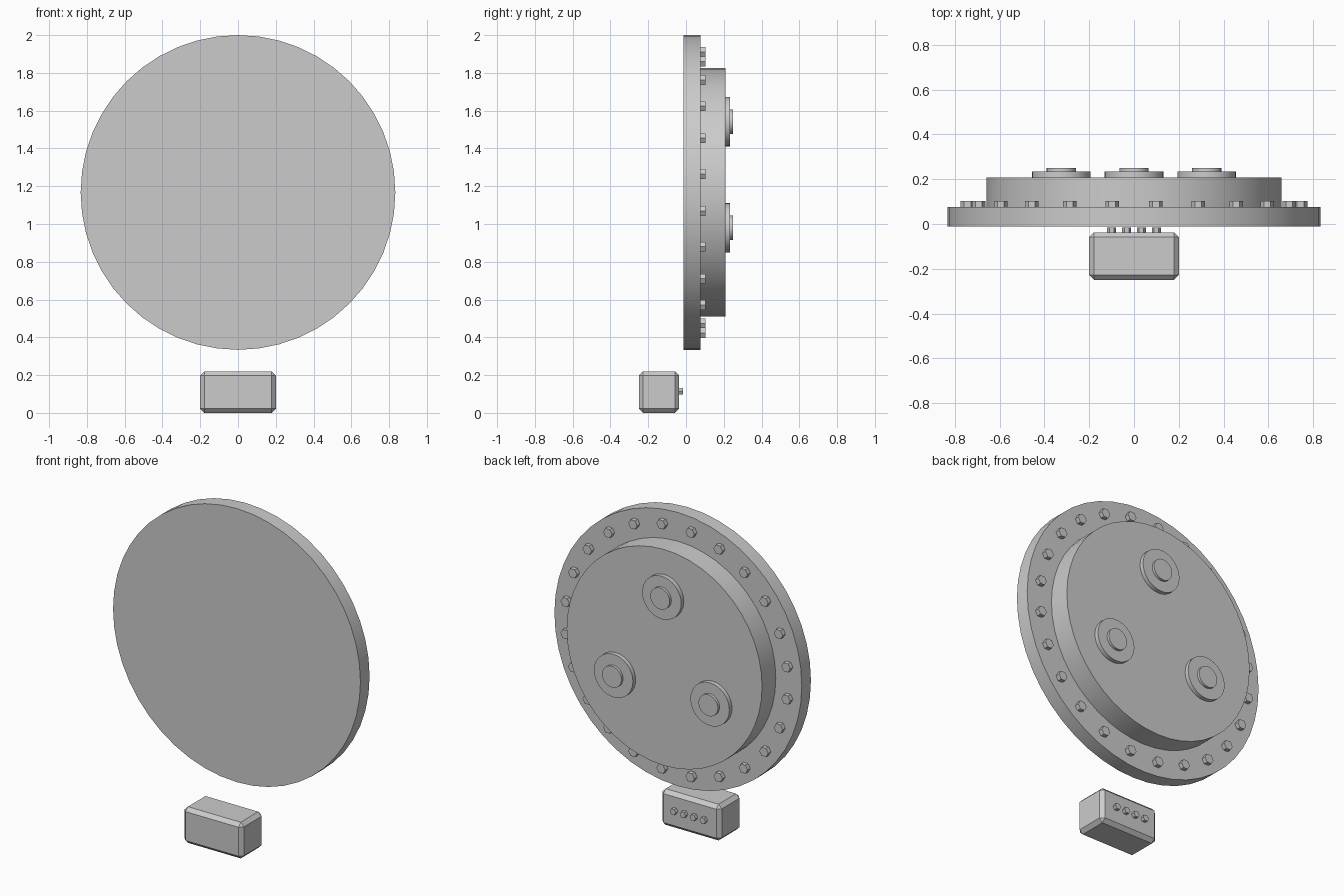
import bpy
import bmesh
import math

if "Cube" in bpy.data.objects:
    bpy.data.objects.remove(bpy.data.objects["Cube"])

grey = bpy.data.materials.new("light_grey")
grey.diffuse_color = (0.6, 0.6, 0.6, 1)
grey.use_nodes = True
grey.node_tree.nodes["Principled BSDF"].inputs["Base Color"].default_value = grey.diffuse_color


def finish(name, mesh):
    mesh.materials.append(grey)
    mesh.shade_smooth()
    mesh.set_sharp_from_angle(angle=math.radians(30))
    obj = bpy.data.objects.new(name, mesh)
    bpy.context.collection.objects.link(obj)
    return obj


def disc(name, x, z, radius, y0, y1, sides):
    """Prism along y, with its first corner on the +x side."""
    ring = [2 * math.pi * i / sides for i in range(sides)]
    verts = [(x + radius * math.cos(a), y, z + radius * math.sin(a))
             for y in (y0, y1) for a in ring]
    faces = [list(range(sides)), list(range(2 * sides - 1, sides - 1, -1))]
    for i in range(sides):
        j = (i + 1) % sides
        faces.append((j, i, sides + i, sides + j))
    mesh = bpy.data.meshes.new(name)
    mesh.from_pydata(verts, [], faces)
    return finish(name, mesh)


CZ = 1.167  # height of the disc centre

# Front plate and thick rear housing
disc("front_plate", 0, CZ, 0.833, -0.012, 0.076, 48)
disc("rear_housing", 0, CZ, 0.658, 0.07, 0.208, 48)

# Ring of hexagonal bolts on the plate rim
for i in range(24):
    a = math.radians(7.5 + 15 * i)
    disc(f"rim_bolt_{i + 1}", 0.75 * math.cos(a), CZ + 0.75 * math.sin(a),
         0.03, 0.07, 0.102, 6)

# Three stepped bosses on the housing
for i in range(3):
    a = math.radians(90 + 120 * i)
    x, z = 0.375 * math.cos(a), CZ + 0.375 * math.sin(a)
    disc(f"boss_{i + 1}", x, z, 0.131, 0.2, 0.234, 32)
    disc(f"boss_cap_{i + 1}", x, z, 0.065, 0.23, 0.25, 32)

# Chamfered box below the plate
bm = bmesh.new()
bmesh.ops.create_cube(bm, size=1)
for v in bm.verts:
    v.co = (v.co.x * 0.4, -0.1435 + v.co.y * 0.213, 0.11 + v.co.z * 0.22)
bmesh.ops.bevel(bm, geom=bm.edges[:], offset=0.022, segments=1,
                affect='EDGES', profile=0.5)
box_mesh = bpy.data.meshes.new("control_box")
bm.to_mesh(box_mesh)
bm.free()
finish("control_box", box_mesh)

# Row of small studs on the back of the box
for i in range(4):
    disc(f"box_stud_{i + 1}", -0.1 + i * 0.2 / 3, 0.115, 0.02, -0.045, -0.016, 6)
